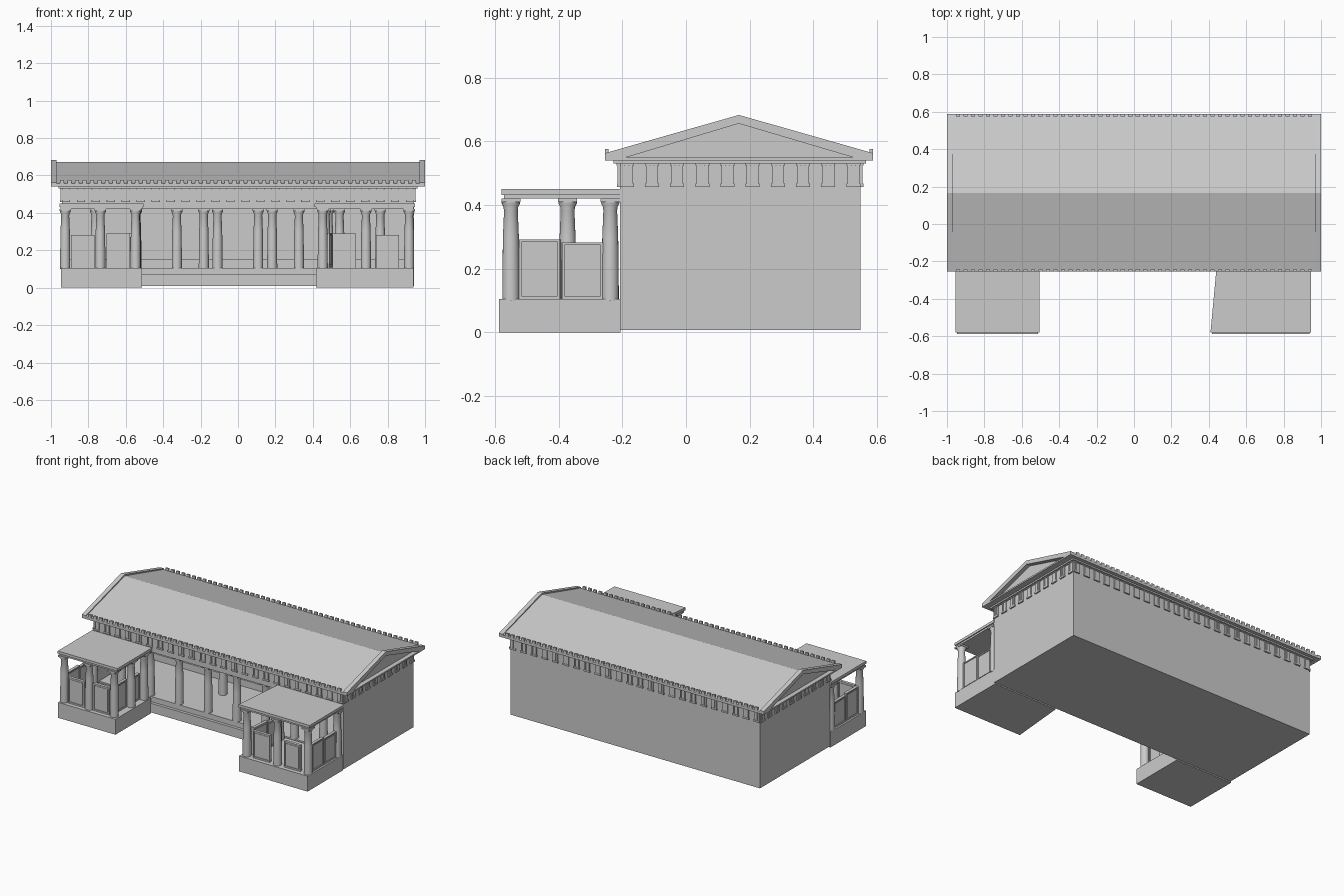
import bpy, bmesh, math
from mathutils import Matrix, Vector

old = bpy.data.objects.get("Cube")
if old:
    bpy.data.objects.remove(old, do_unlink=True)

stone = bpy.data.materials.new("pale grey stone")
stone.use_nodes = True
GREY = (0.6, 0.6, 0.6, 1)
stone.diffuse_color = GREY
stone.node_tree.nodes["Principled BSDF"].inputs["Base Color"].default_value = GREY


def finish(name, bm, smooth=False):
    bmesh.ops.recalc_face_normals(bm, faces=bm.faces)
    mesh = bpy.data.meshes.new(name)
    bm.to_mesh(mesh)
    bm.free()
    mesh.materials.append(stone)
    ob = bpy.data.objects.new(name, mesh)
    bpy.context.collection.objects.link(ob)
    if smooth:
        bpy.ops.object.select_all(action='DESELECT')
        ob.select_set(True)
        bpy.context.view_layer.objects.active = ob
        bpy.ops.object.shade_smooth_by_angle(angle=math.radians(35))
    return ob


def add_box(bm, x, y, z, matrix=Matrix()):
    """Box from three (low, high) ranges."""
    size = [r[1] - r[0] for r in (x, y, z)]
    mid = Vector([sum(r) / 2 for r in (x, y, z)])
    bmesh.ops.create_cube(bm, size=1, matrix=matrix @ Matrix.Translation(mid) @ Matrix.Diagonal((*size, 1)))


def box(name, x, y, z):
    bm = bmesh.new()
    add_box(bm, x, y, z)
    return finish(name, bm)


def add_prism(bm, points, shift):
    """Solid from a flat outline pushed along a vector."""
    a = [bm.verts.new(p) for p in points]
    b = [bm.verts.new(Vector(p) + Vector(shift)) for p in points]
    bm.faces.new(a)
    bm.faces.new(b)
    for i in range(len(a)):
        j = (i + 1) % len(a)
        bm.faces.new((a[i], a[j], b[j], b[i]))


def column(name, x, y, base=0.1):
    """Turned shaft with a flared capital and a square abacus."""
    profile = [(0.027, base), (0.0265, 0.2), (0.025, 0.3), (0.0215, 0.385), (0.023, 0.389),
               (0.0225, 0.393), (0.029, 0.406), (0.029, 0.41)]
    n = 20
    bm = bmesh.new()
    rings = [[bm.verts.new((x + r * math.cos(t * math.tau / n), y + r * math.sin(t * math.tau / n), z))
              for t in range(n)] for r, z in profile]
    for lo, hi in zip(rings, rings[1:]):
        for i in range(n):
            j = (i + 1) % n
            bm.faces.new((lo[i], lo[j], hi[j], hi[i]))
    bm.faces.new(rings[0])
    bm.faces.new(rings[-1])
    add_box(bm, (x - 0.03, x + 0.03), (y - 0.03, y + 0.03), (0.41, 0.421))
    finish(name, bm, True)


def screen_panel(name, x, y, width, top, angle=0):
    """Upright slab with a raised border and an inner raised field."""
    m = Matrix.Translation((x, y, 0)) @ Matrix.Rotation(angle, 4, 'Z')
    bm = bmesh.new()
    w, t, b = width / 2, 0.01, 0.1
    add_box(bm, (-w, w), (-0.005, 0.005), (b, top), m)
    for s in (-1, 1):
        edge = sorted((s * w, s * (w - 0.008)))
        add_box(bm, edge, (-t, t), (b, top), m)
    for z in ((b, b + 0.015), (top - 0.008, top)):
        add_box(bm, (-w, w), (-t, t), z, m)
    add_box(bm, (-w + 0.014, w - 0.014), (-0.008, 0.008), (b + 0.02, top - 0.014), m)
    finish(name, bm)


# Main body: stepped floor, side walls, rear block and ceiling
HX, FRONT, BACK = 0.942, -0.208, 0.548
box("floor_base", (-HX, HX), (FRONT, BACK), (0.008, 0.07))
box("floor_upper_step", (-HX, HX), (FRONT + 0.02, BACK), (0.07, 0.105))
box("rear_block", (-HX, HX), (0.3, BACK), (0.105, 0.46))
box("rear_wall_step", (-HX + 0.02, HX - 0.02), (0.26, 0.3), (0.105, 0.15))
for side, s in (("right", -1), ("left", 1)):
    box(side + "_side_wall", sorted((s * HX, s * (HX - 0.025))), (FRONT, 0.3), (0.07, 0.46))
box("architrave", (-HX, HX), (FRONT, 0.3), (0.421, 0.46))

# Hall columns
for i in range(8):
    column("hall_front_column", -0.762 + i * 0.2175, -0.165)
for s in (-1, 1):
    column("hall_inner_column", s * 0.183, 0.1)

# Frieze with projecting triglyph blocks on all sides
box("frieze", (-HX, HX), (FRONT, BACK), (0.46, 0.535))
bm = bmesh.new()


def triglyph(x, y, along_x):
    """Three upright bars with a small ledge below."""
    def place(a, b, depth, z):
        u, v = (a, b), (-depth, depth)
        if along_x:
            add_box(bm, (x + u[0], x + u[1]), (y + v[0], y + v[1]), z)
        else:
            add_box(bm, (x + v[0], x + v[1]), (y + u[0], y + u[1]), z)
    for k in (-1, 0, 1):
        place(k * 0.013 - 0.005, k * 0.013 + 0.005, 0.007, (0.468, 0.53))
    place(-0.019, 0.019, 0.005, (0.468, 0.53))
    place(-0.022, 0.022, 0.009, (0.457, 0.468))
    place(-0.022, 0.022, 0.01, (0.524, 0.535))


for i in range(24):
    for y in (FRONT, BACK):
        triglyph(-0.92 + i * 0.08, y, True)
for i in range(10):
    for x in (-HX, HX):
        triglyph(x, -0.186 + i * 0.0791, False)
finish("triglyphs", bm)

# Cornice and gabled roof
EAVE_F, EAVE_B, RIDGE = -0.255, 0.588, 0.166
box("cornice_bed", (-0.96, 0.96), (-0.228, 0.565), (0.53, 0.542))
bm = bmesh.new()
add_prism(bm, [(-0.97, EAVE_F, 0.54), (-0.97, EAVE_B, 0.54), (-0.97, EAVE_B, 0.557),
               (-0.97, RIDGE, 0.673), (-0.97, EAVE_F, 0.557)], (1.94, 0, 0))
finish("roof", bm)

# Gable frames around the recessed pediments
for side, s in (("right", -1), ("left", 1)):
    bm = bmesh.new()
    x, dx = s * 0.97, (s * 0.03, 0, 0)
    for eave, inner in ((EAVE_F, -0.187), (EAVE_B, 0.524)):
        add_prism(bm, [(x, eave, 0.54), (x, eave, 0.563), (x, RIDGE, 0.683),
                       (x, RIDGE, 0.656), (x, inner, 0.55), (x, inner, 0.54)], dx)
    add_box(bm, sorted((x, s)), (-0.187, 0.524), (0.54, 0.55))
    finish(side + "_gable_frame", bm)

# Row of small upright tiles along both eaves
bm = bmesh.new()
for i in range(48):
    x = -0.94 + i * 0.04
    for y in ((EAVE_F, EAVE_F + 0.012), (EAVE_B - 0.012, EAVE_B)):
        add_box(bm, (x - 0.011, x + 0.011), y, (0.55, 0.576))
finish("eave_tiles", bm)


# Projecting porches: base, columns, screens and flat roof
def porch(side, inner_front, inner_back, outer):
    s = 1 if outer > 0 else -1

    def slab(name, grow, front, z0, z1):
        bm = bmesh.new()
        add_prism(bm, [(outer + s * grow, front, z0), (outer + s * grow, -0.205, z0),
                       (inner_back - s * grow, -0.205, z0), (inner_front - s * grow, front, z0)], (0, 0, z1 - z0))
        finish(side + name, bm)

    slab("_porch_base", 0, -0.588, 0, 0.105)
    slab("_porch_beam", 0.002, -0.572, 0.42, 0.434)
    slab("_porch_roof", 0.009, -0.579, 0.432, 0.45)

    xo = outer - s * 0.022
    xi, xb = inner_front + s * 0.035, inner_back + s * 0.03
    mid = (xo + xi) / 2
    for x, y in ((xo, -0.55), (mid, -0.55), (xi, -0.55), (xo, -0.238), (xb, -0.238), ((xi + xb) / 2, -0.372)):
        column(side + "_porch_column", x, y)
    # Front screens sit between the columns
    for a, b, top in ((xi, mid, 0.29), (mid, xo, 0.282)):
        screen_panel(side + "_front_screen", (a + b) / 2, -0.55, 0.124, top)
    # Side screens stand in pairs, following the slant of each side
    slant = math.atan2(0.312, xb - xi)
    for y, top in ((-0.46, 0.292), (-0.325, 0.282)):
        screen_panel(side + "_outer_screen", xo, y, 0.13, top, math.pi / 2)
        f = (y + 0.55) / 0.312
        screen_panel(side + "_inner_screen", xi + (xb - xi) * f + s * 0.025, y, 0.13, top, slant)


porch("right", -0.513, -0.513, -0.946)
porch("left", 0.418, 0.453, 0.937)
